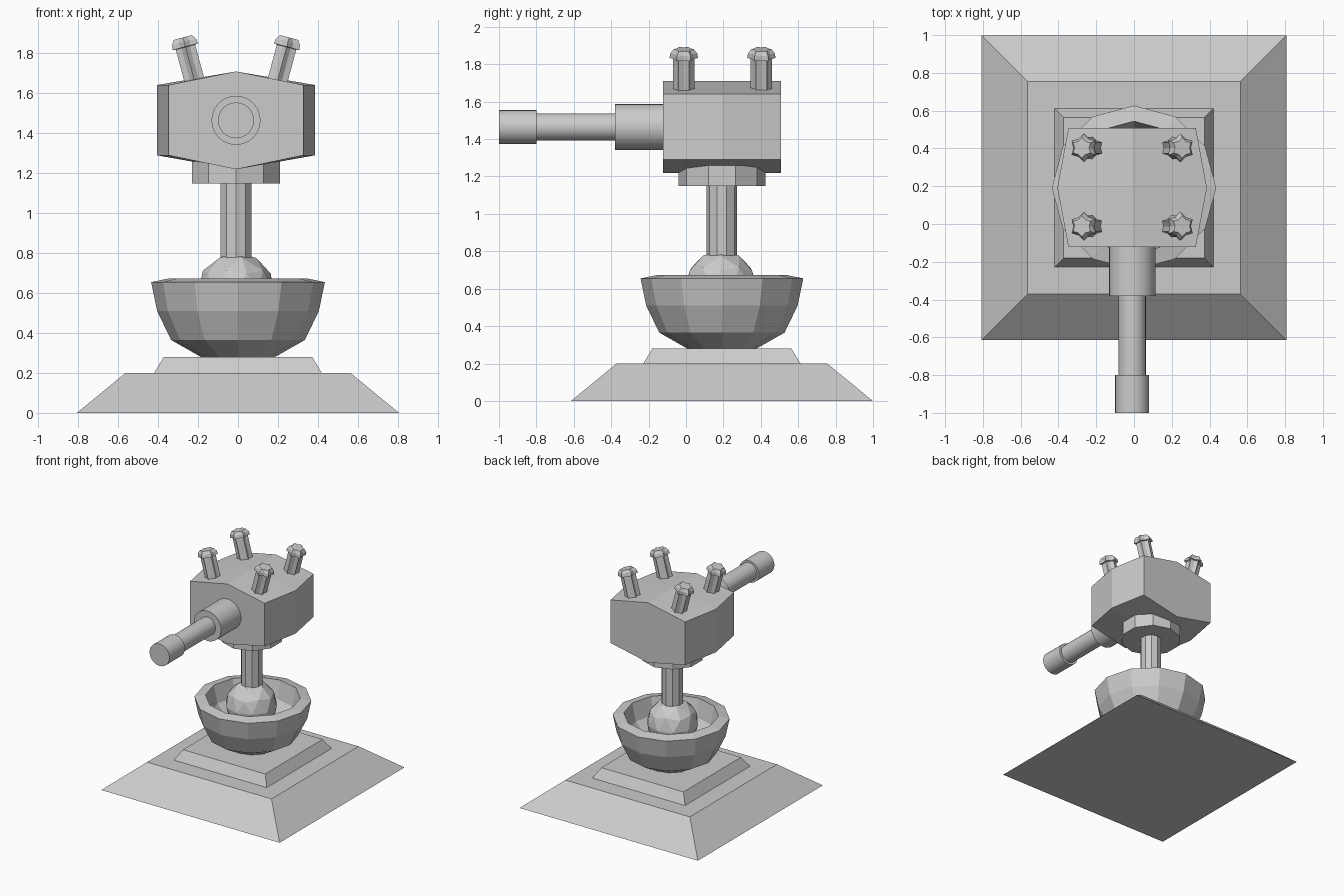
import bpy
import bmesh
from math import cos, sin, pi, radians
from mathutils import Matrix, Vector

if "Cube" in bpy.data.objects:
    bpy.data.objects.remove(bpy.data.objects["Cube"])

CX, CY = -0.01, 0.192      # axis of the lever assembly


def finish(name, bm, smooth=None):
    bmesh.ops.recalc_face_normals(bm, faces=bm.faces)
    me = bpy.data.meshes.new(name)
    bm.to_mesh(me)
    bm.free()
    ob = bpy.data.objects.new(name, me)
    bpy.context.collection.objects.link(ob)
    if smooth:
        bpy.ops.object.select_all(action='DESELECT')
        ob.select_set(True)
        bpy.context.view_layer.objects.active = ob
        bpy.ops.object.shade_smooth_by_angle(angle=radians(smooth))
    return ob


def loft(name, rings, matrix=Matrix(), smooth=None):
    """Skin a stack of equal-length point rings and cap both ends."""
    bm = bmesh.new()
    loops = [[bm.verts.new(matrix @ Vector(p)) for p in r] for r in rings]
    for a, b in zip(loops, loops[1:]):
        for i in range(len(a)):
            j = (i + 1) % len(a)
            bm.faces.new((a[i], a[j], b[j], b[i]))
    bm.faces.new(loops[0])
    bm.faces.new(loops[-1])
    return finish(name, bm, smooth)


def circle(r, z, n, start=0.0, inner=1.0):
    """Ring of n points; inner < 1 pulls in every other point for flutes."""
    pts = []
    for i in range(n):
        a, k = start + 2 * pi * i / n, r * (inner if i % 2 else 1)
        pts.append((k * cos(a), k * sin(a), z))
    return pts


def square(h, z):
    return [(-h, -h, z), (h, -h, z), (h, h, z), (-h, h, z)]


axis = Matrix.Translation((CX, CY, 0))
base_axis = Matrix.Translation((0, CY, 0))

# Stepped base
loft("base_plate", [square(0.807, 0), square(0.563, 0.2)], base_axis)
loft("base_step", [square(0.42, 0.2), square(0.372, 0.28)], base_axis)

# Hollow bowl: outer wall up, over the rim, inner wall down
bowl = [(0.185, 0.28), (0.335, 0.365), (0.405, 0.51), (0.435, 0.655),
        (0.352, 0.672), (0.32, 0.53), (0.23, 0.43), (0.12, 0.40)]
loft("bowl", [circle(r, z, 12) for r, z in bowl], base_axis)

# Ball joint
bm = bmesh.new()
bmesh.ops.create_icosphere(bm, subdivisions=2, radius=0.195,
                           matrix=Matrix.Translation((CX, CY - 0.005, 0.61)))
finish("ball_joint", bm)

# Post and collar, ten sided
loft("post", [circle(0.082, z, 10, pi / 2) for z in (0.7, 1.2)], axis)
loft("collar", [circle(0.233, z, 10, pi / 2) for z in (1.15, 1.26)], axis)


# Head: hexagonal section that bulges in the middle of its depth
def head_ring(w, y):
    return [(-w, y, 1.29), (0, y, 1.22), (w, y, 1.29),
            (w, y, 1.642), (0, y, 1.71), (-w, y, 1.642)]


loft("head", [head_ring(w, y) for w, y in
              ((0.337, -0.122), (0.396, CY), (0.337, 0.508))],
     Matrix.Translation((CX, 0, 0)))

# Handle along -y: local z points to the front
to_front = Matrix.Translation((CX, 0, 1.465)) @ Matrix.Rotation(pi / 2, 4, 'X')
for name, r, a, b in (("handle_socket", 0.123, 0.115, 0.38),
                      ("handle_rod", 0.073, 0.37, 0.81),
                      ("handle_grip", 0.09, 0.80, 1.0)):
    loft(name, [circle(r, a, 24), circle(r, b, 24)], to_front, 40)

# Four fluted pegs with flared caps, leaning outwards
for side in (-1, 1):
    for y, row in ((-0.012, "front"), (0.403, "back")):
        m = (Matrix.Translation((CX + side * 0.207, y, 1.66))
             @ Matrix.Rotation(side * radians(15), 4, 'Y'))
        tag = row + ("_left" if side < 0 else "_right")
        loft("peg_" + tag, [circle(0.058, z, 12, pi / 2, 0.74)
                            for z in (-0.02, 0.19)], m)
        loft("peg_cap_" + tag, [circle(r, z, 12, pi / 2, 0.74) for r, z in
                                ((0.058, 0.178), (0.076, 0.180),
                                 (0.072, 0.205), (0.054, 0.228))], m)
